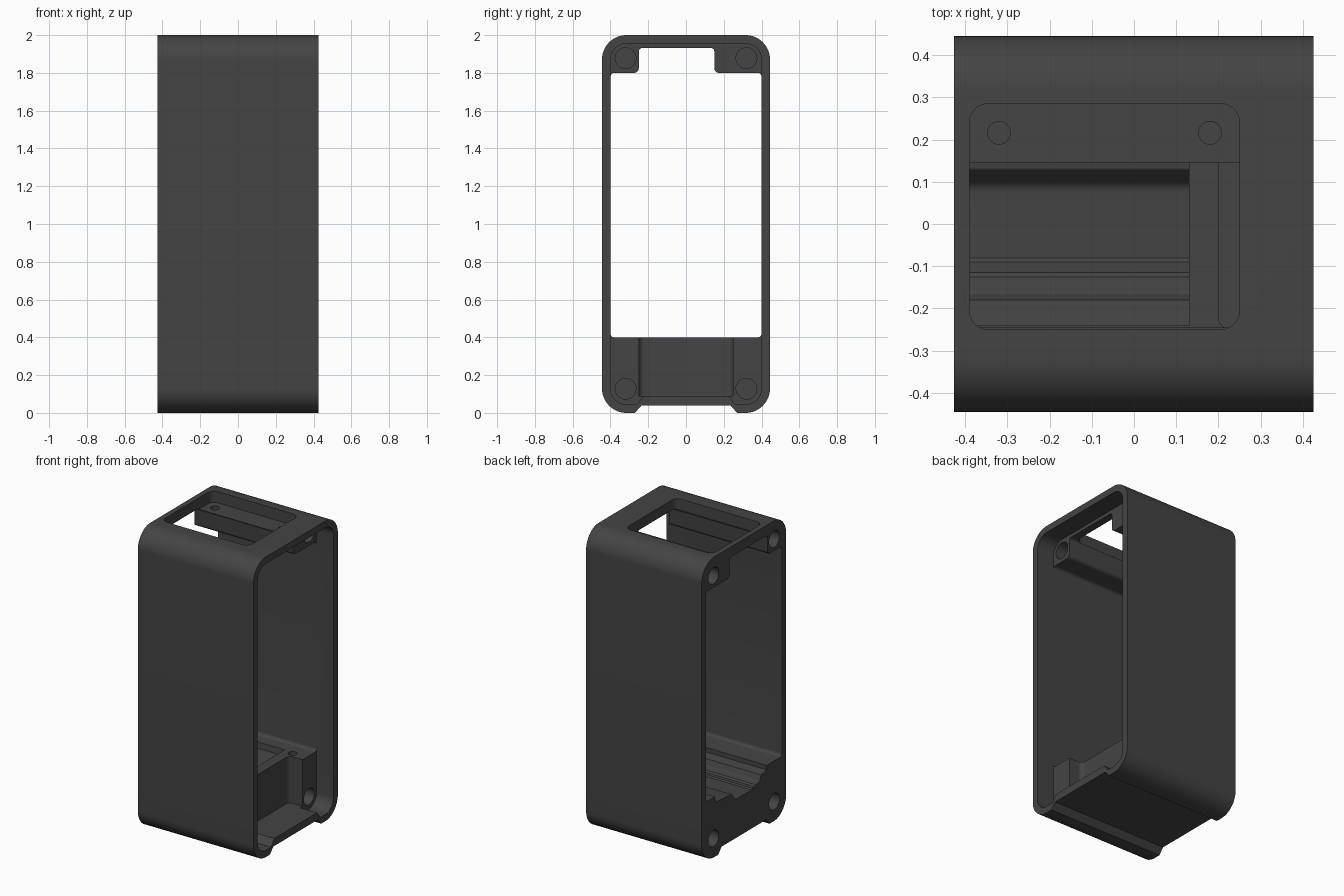
import bpy, bmesh, math
from mathutils import Vector

if "Cube" in bpy.data.objects:
    bpy.data.objects.remove(bpy.data.objects["Cube"])

plastic = bpy.data.materials.new("charcoal plastic")
plastic.diffuse_color = (0.058, 0.058, 0.058, 1)
plastic.use_nodes = True
plastic.node_tree.nodes["Principled BSDF"].inputs["Base Color"].default_value = plastic.diffuse_color


def fillet(corners, steps=10):
    """Round each (u, v, radius) corner of a closed outline."""
    out = []
    n = len(corners)
    for i, (u, v, r) in enumerate(corners):
        p = Vector((u, v))
        if r == 0:
            out.append(p)
            continue
        a = (Vector(corners[i - 1][:2]) - p).normalized()
        b = (Vector(corners[(i + 1) % n][:2]) - p).normalized()
        half = a.angle(b) / 2
        t = r / math.tan(half)
        centre = p + (a + b).normalized() * (r / math.sin(half))
        d0, d1 = p + a * t - centre, p + b * t - centre
        sweep = math.atan2(d0.x * d1.y - d0.y * d1.x, d0.dot(d1))
        for k in range(steps + 1):
            w = sweep * k / steps
            c, s = math.cos(w), math.sin(w)
            out.append(centre + Vector((d0.x * c - d0.y * s, d0.x * s + d0.y * c)))
    return out


def prism(name, outline, axis, lo, hi):
    """Extrude an outline along x (outline in y, z) or z (outline in x, y)."""
    bm = bmesh.new()

    def place(p, w):
        return (w, p.x, p.y) if axis == "x" else (p.x, p.y, w)
    rings = [[bm.verts.new(place(p, w)) for p in outline] for w in (lo, hi)]
    bm.faces.new(rings[0])
    bm.faces.new(rings[1])
    n = len(outline)
    for i in range(n):
        j = (i + 1) % n
        bm.faces.new((rings[0][i], rings[0][j], rings[1][j], rings[1][i]))
    bmesh.ops.recalc_face_normals(bm, faces=bm.faces)
    mesh = bpy.data.meshes.new(name)
    bm.to_mesh(mesh)
    bm.free()
    ob = bpy.data.objects.new(name, mesh)
    bpy.context.collection.objects.link(ob)
    mesh.materials.append(plastic)
    return ob


def rect(u0, u1, v0, v1, r=0.0):
    return fillet([(u0, v0, r), (u1, v0, r), (u1, v1, r), (u0, v1, r)])


def circle(u, v, r, n=32):
    return [Vector((u + r * math.cos(2 * math.pi * k / n),
                    v + r * math.sin(2 * math.pi * k / n))) for k in range(n)]


X0, X1, POST = -0.427, 0.425, 0.30

# Outer body with the shallow channel underneath
body = prism("case_body", fillet([
    (-0.445, 0, 0.13), (-0.27, 0, 0), (-0.235, 0.04, 0), (0.235, 0.04, 0), (0.27, 0, 0),
    (0.445, 0, 0.13), (0.445, 2, 0.13), (-0.445, 2, 0.13)], 16), "x", X0, X1)


def cut(outline, axis, lo, hi):
    cutter = prism("cutter", outline, axis, lo, hi)
    cutter.hide_render = True
    m = body.modifiers.new("cut", "BOOLEAN")
    m.operation, m.solver, m.object = "DIFFERENCE", "EXACT", cutter
    bpy.context.view_layer.objects.active = body
    bpy.ops.object.modifier_apply(modifier=m.name)
    bpy.data.objects.remove(cutter)


# Through cavity, with the raised slot between the upper screw blocks
cut(fillet([(-0.4, 0.4, 0.02), (0.4, 0.4, 0.02), (0.4, 1.8, 0.02), (0.15, 1.8, 0.025),
            (0.15, 1.932, 0.02), (-0.25, 1.932, 0.02), (-0.25, 1.8, 0.025),
            (-0.4, 1.8, 0.02)], 6), "x", -0.6, POST + 0.005)

# Thin-walled rim in front of the screw blocks
cut(fillet([(-0.4, 0.045, 0.085), (-0.26, 0.045, 0), (-0.225, 0.09, 0), (0.225, 0.09, 0),
            (0.26, 0.045, 0), (0.4, 0.045, 0.085), (0.4, 1.955, 0.085),
            (-0.4, 1.955, 0.085)], 12), "x", POST, 0.6)

# Recess between the lower screw posts
cut(fillet([(0.2, -0.25, 0.03), (0.36, -0.25, 0), (0.36, 0.25, 0), (0.2, 0.25, 0.03)]),
    "z", 0.09, 0.5)

# Stepped cradle in the lower block
cut(fillet([(-0.24, 0.45, 0), (-0.24, 0.37, 0), (-0.18, 0.36, 0), (-0.165, 0.32, 0.01),
            (-0.125, 0.315, 0), (-0.115, 0.305, 0), (-0.09, 0.305, 0), (-0.08, 0.298, 0),
            (0.09, 0.298, 0.03), (0.13, 0.35, 0.01), (0.3, 0.36, 0), (0.31, 0.45, 0)], 5),
    "x", -0.6, 0.13)

# Window in the top, down to the ledge
cut(rect(-0.39, 0.25, -0.25, 0.285, 0.045), "z", 1.925, 2.2)

# Screw holes in both ends of the corner blocks
for y in (-0.32, 0.32):
    for z in (0.128, 1.878):
        cut(circle(y, z, 0.055), "x", -0.6, X0 + 0.15)
        cut(circle(y, z, 0.055), "x", POST - 0.12, 0.6)

# Small fixing holes in the ledge and the lower block
for x in (-0.32, 0.18):
    cut(circle(x, 0.216, 0.027, 24), "z", 1.85, 1.95)
cut(circle(0.2, 0.29, 0.027, 24), "z", 0.3, 0.45)

# Smooth rounded walls, crisp edges
bpy.ops.object.select_all(action="DESELECT")
body.select_set(True)
bpy.context.view_layer.objects.active = body
bpy.ops.object.shade_smooth_by_angle(angle=math.radians(30))
